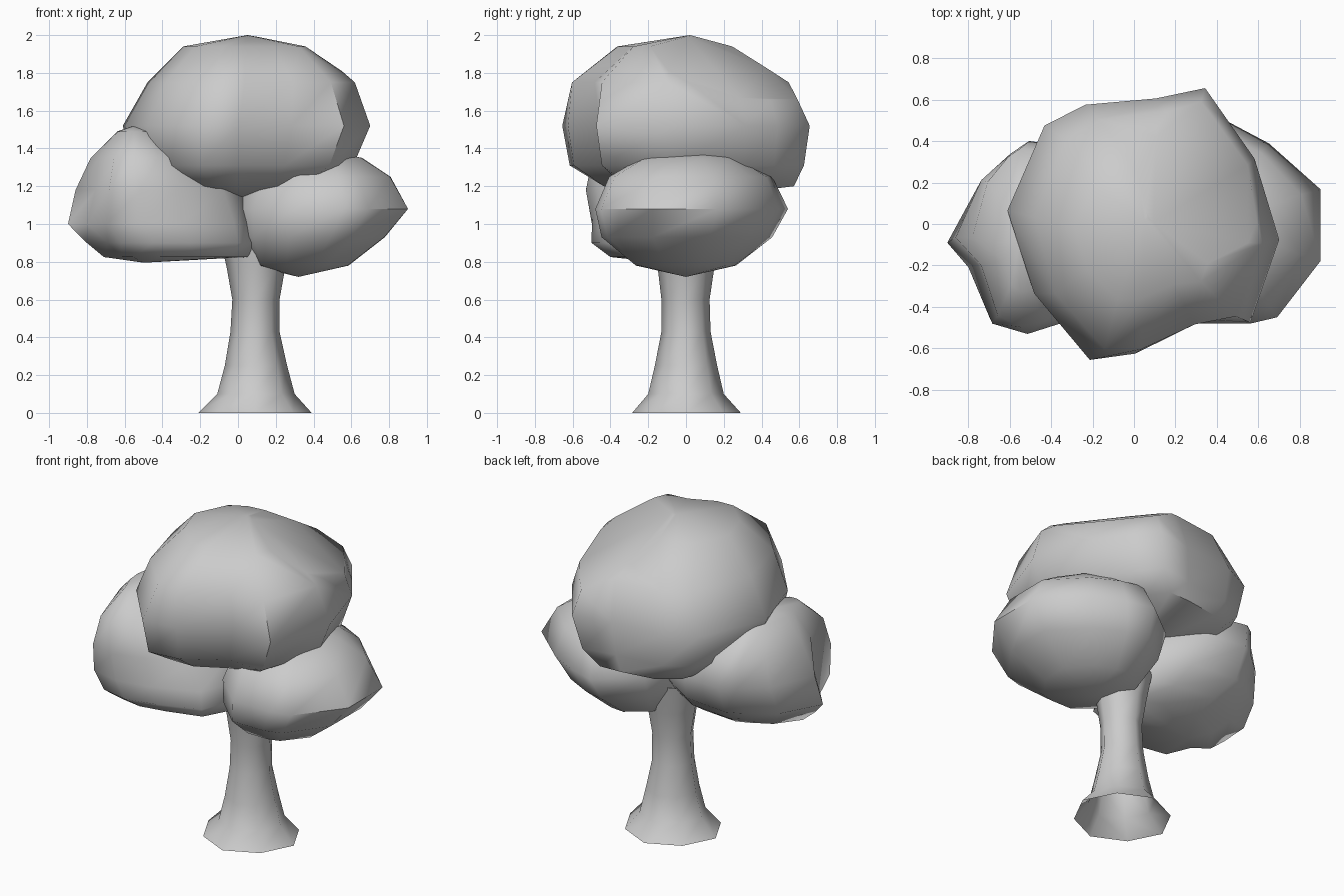
import bpy, bmesh, math


def loft(name, outline, rings, bottom=None, top=None, cut=None, sharp=60):
    """Fit a plan outline into rings (z, x0, x1, y0, y1, roundness); optional end points
    and an optional plane (point, normal) that flattens one side."""
    xs, ys = [p[0] for p in outline], [p[1] for p in outline]
    unit = [(2 * (x - min(xs)) / (max(xs) - min(xs)) - 1,
             2 * (y - min(ys)) / (max(ys) - min(ys)) - 1) for x, y in outline]
    bm = bmesh.new()
    loops = []
    for z, x0, x1, y0, y1, rnd in rings:
        loop = []
        for u, v in unit:
            k = 1 - rnd + rnd / math.hypot(u, v)   # blend towards an ellipse
            loop.append(bm.verts.new(((x0 + x1) / 2 + u * k * (x1 - x0) / 2,
                                      (y0 + y1) / 2 + v * k * (y1 - y0) / 2, z)))
        loops.append(loop)
    n = len(outline)
    for a, b in zip(loops, loops[1:]):
        for i in range(n):
            j = (i + 1) % n
            bm.faces.new((a[i], a[j], b[j], b[i]))
    for point, loop in ((bottom, loops[0]), (top, loops[-1])):
        if point:
            tip = bm.verts.new(point)
            for i in range(n):
                bm.faces.new((loop[i], loop[(i + 1) % n], tip))
    if cut:
        geom = bm.verts[:] + bm.edges[:] + bm.faces[:]
        bmesh.ops.bisect_plane(bm, geom=geom, plane_co=cut[0], plane_no=cut[1],
                               clear_outer=True)
        bmesh.ops.holes_fill(bm, edges=[e for e in bm.edges if e.is_boundary])
    bmesh.ops.recalc_face_normals(bm, faces=bm.faces[:])
    mesh = bpy.data.meshes.new(name)
    bm.to_mesh(mesh)
    bm.free()
    obj = bpy.data.objects.new(name, mesh)
    bpy.context.collection.objects.link(obj)
    bpy.ops.object.select_all(action='DESELECT')
    obj.select_set(True)
    bpy.context.view_layer.objects.active = obj
    bpy.ops.object.shade_smooth_by_angle(angle=math.radians(sharp))
    return obj


# Flared trunk, open at the ground
octagon = [((1 - 0.05 * (i % 2)) * math.cos(i * math.pi / 4),
            (1 - 0.05 * (i % 2)) * math.sin(i * math.pi / 4)) for i in range(8)]
loft("trunk", octagon, [
    (0.00, -0.21, 0.39, -0.285, 0.29, 0),
    (0.10, -0.11, 0.30, -0.20, 0.20, 0),
    (0.25, -0.07, 0.26, -0.165, 0.165, 0),
    (0.43, -0.04, 0.22, -0.13, 0.13, 0),
    (0.60, -0.03, 0.22, -0.13, 0.125, 0),
    (0.77, -0.06, 0.25, -0.15, 0.15, 0),
    (0.95, -0.10, 0.29, -0.18, 0.18, 0)])

# Large upper crown, flattened at its upper back right
loft("upper_foliage",
     [(0.70, -0.07), (0.58, 0.32), (0.46, 0.49), (0.34, 0.66), (0.1, 0.61), (-0.24, 0.58),
      (-0.44, 0.48), (-0.62, 0.07), (-0.49, -0.33), (-0.22, -0.65), (0.0, -0.62),
      (0.28, -0.45), (0.56, -0.47)],
     [(1.20, -0.40, 0.44, -0.45, 0.59, 0.4),
      (1.31, -0.55, 0.61, -0.62, 0.63, 0.1),
      (1.52, -0.61, 0.70, -0.655, 0.655, 0),
      (1.75, -0.48, 0.62, -0.62, 0.57, 0.4),
      (1.94, -0.29, 0.40, -0.37, 0.27, 0.3)],
     bottom=(0.0, 0.0, 1.13), top=(0.05, 0.02, 2.0),
     cut=((0.06, 0.03, 2.0), (0.14, 0.11, 0.29)))

# Lower left clump
loft("left_foliage",
     [(0.09, -0.05), (0.02, 0.2), (-0.2, 0.36), (-0.5, 0.4), (-0.6, 0.34), (-0.76, 0.21),
      (-0.9, -0.07), (-0.78, -0.2), (-0.7, -0.49), (-0.51, -0.54), (-0.3, -0.48),
      (-0.02, -0.36)],
     [(0.825, -0.71, 0.05, -0.40, 0.08, 0),
      (0.90, -0.80, 0.10, -0.50, 0.20, 0),
      (1.00, -0.90, 0.09, -0.50, 0.32, 0.2),
      (1.18, -0.86, 0.02, -0.53, 0.40, 0),
      (1.35, -0.78, -0.20, -0.50, 0.37, 0.5),
      (1.49, -0.64, -0.42, -0.33, 0.15, 1)],
     bottom=(-0.5, -0.12, 0.795), top=(-0.55, -0.08, 1.52))

# Lower right clump
loft("right_foliage",
     [(0.9, -0.17), (0.9, 0.17), (0.65, 0.39), (0.46, 0.49), (0.3, 0.54), (0.05, 0.35),
      (-0.03, 0.0), (0.08, -0.26), (0.3, -0.47), (0.56, -0.47), (0.69, -0.44)],
     [(0.78, 0.07, 0.59, -0.27, 0.27, 0.5),
      (0.93, -0.01, 0.78, -0.45, 0.46, 0.2),
      (1.08, -0.03, 0.90, -0.48, 0.54, 0),
      (1.25, 0.05, 0.81, -0.41, 0.46, 0.2),
      (1.35, 0.26, 0.66, -0.24, 0.28, 0.5)],
     bottom=(0.32, 0.0, 0.72), top=(0.47, 0.1, 1.39))
